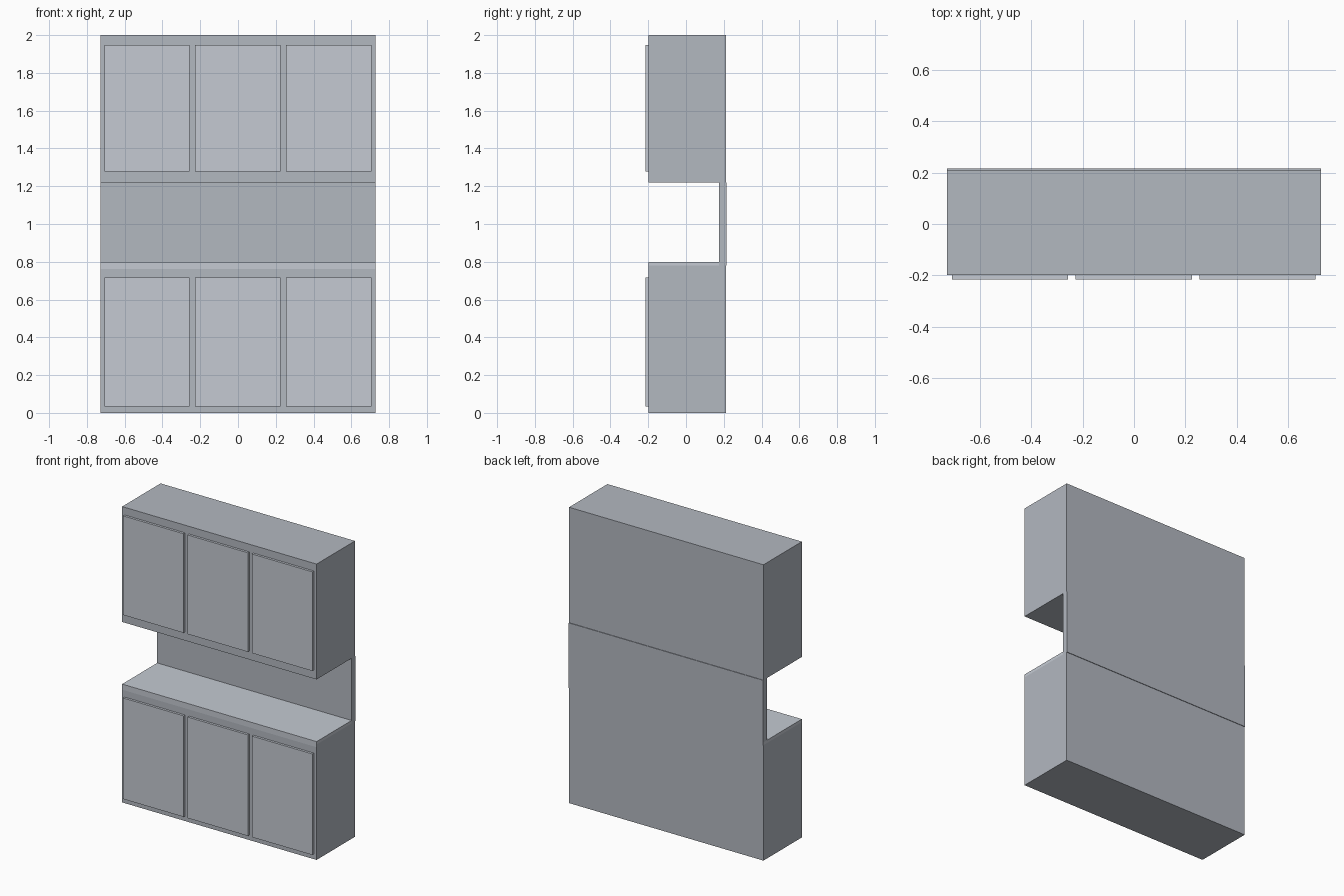
import bpy

if "Cube" in bpy.data.objects:
    bpy.data.objects.remove(bpy.data.objects["Cube"])

HALF = 0.727          # half the cabinet width
FRONT, BACK = -0.199, 0.211


def material(name, rgb):
    mat = bpy.data.materials.new(name)
    mat.diffuse_color = (*rgb, 1.0)
    mat.use_nodes = True
    mat.node_tree.nodes["Principled BSDF"].inputs["Base Color"].default_value = mat.diffuse_color
    return mat


dark = material("dark_slate", (0.45, 0.48, 0.53))
light = material("light_slate", (0.555, 0.592, 0.647))


def box(name, x, y, z, mat):
    """Box from (min, max) ranges on each axis."""
    bpy.ops.mesh.primitive_cube_add(size=1)
    ob = bpy.context.object
    ob.name = name
    for v in ob.data.vertices:
        for i, (lo, hi) in enumerate((x, y, z)):
            v.co[i] = hi if v.co[i] > 0 else lo
    ob.data.materials.append(mat)
    return ob


# Cabinet bodies and back panel
full = (-HALF, HALF)
box("lower_cabinet", full, (FRONT + 0.004, BACK), (0, 0.78), dark)
box("lower_face_frame", full, (FRONT, FRONT + 0.004), (0, 0.762), dark)
box("back_panel", full, (0.175, 0.215), (0.78, 1.22), dark)
box("upper_cabinet", full, (FRONT, BACK), (1.22, 2.0), dark)

# Countertop slab with a deeper front lip
box("countertop", full, (FRONT + 0.004, BACK), (0.78, 0.80), light)
box("countertop_lip", full, (FRONT, FRONT + 0.004), (0.762, 0.80), light)

# Three doors on each cabinet
for row, z in (("lower", (0.034, 0.717)), ("upper", (1.278, 1.948))):
    for i in range(3):
        cx = -0.001 + (i - 1) * 0.481
        box(f"{row}_door_{i + 1}", (cx - 0.226, cx + 0.226),
            (-0.215, FRONT), z, light)
